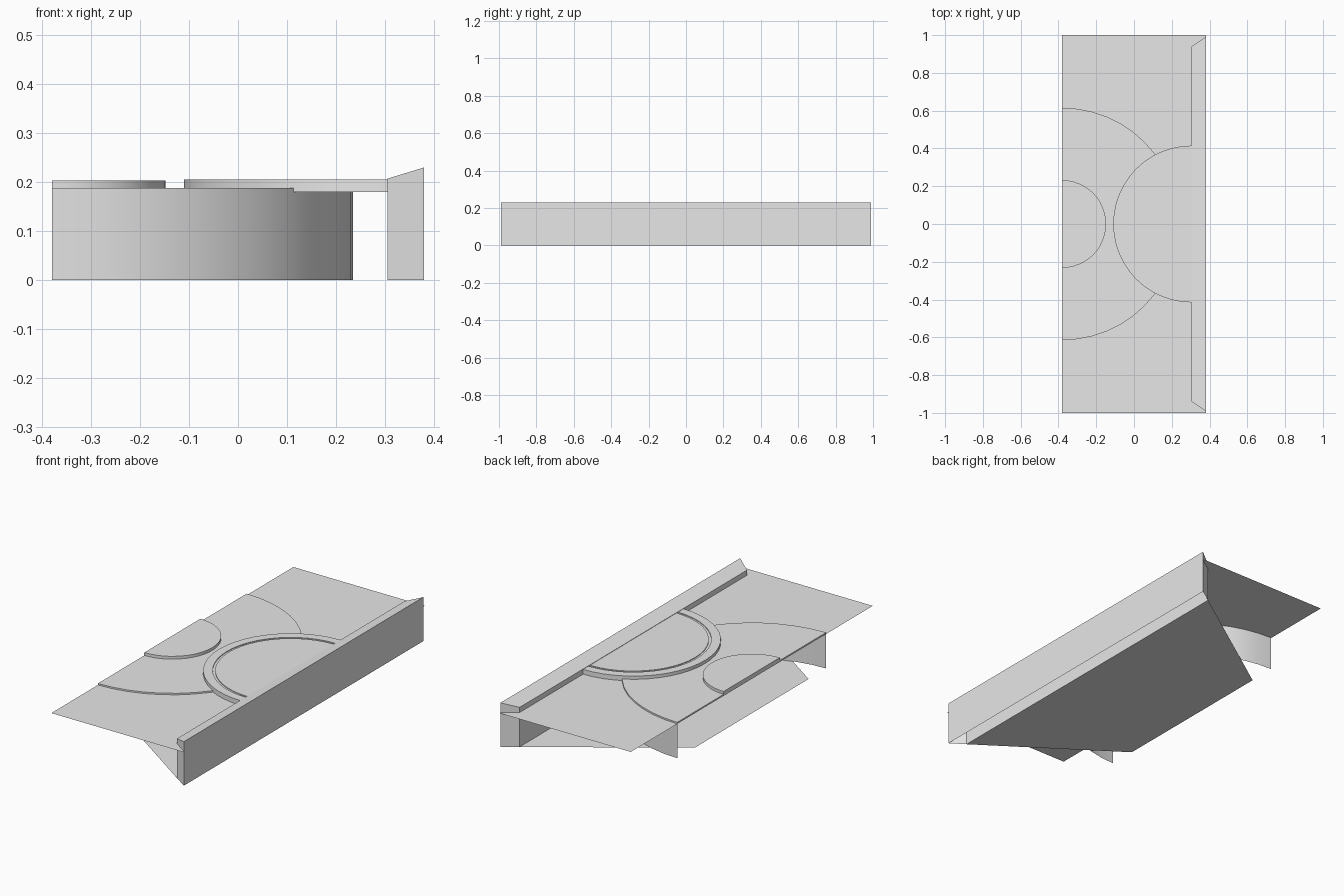
import bpy
import bmesh
from math import pi, sin, cos, radians

cube = bpy.data.objects.get("Cube")
if cube:
    bpy.data.objects.remove(cube, do_unlink=True)

# Single material
grey = bpy.data.materials.new("light_grey")
grey.use_nodes = True
colour = (0.8, 0.8, 0.8, 1)
grey.diffuse_color = colour
grey.node_tree.nodes["Principled BSDF"].inputs["Base Color"].default_value = colour

# Main dimensions
EDGE = 0.38      # half width
INNER = 0.305    # inner face of the border
FLOOR = 0.18     # floor height
STEP = 0.188     # top of the large half disc
SEGMENTS = 24


def finish(name, bm, smooth=False):
    mesh = bpy.data.meshes.new(name)
    bm.to_mesh(mesh)
    bm.free()
    mesh.materials.append(grey)
    obj = bpy.data.objects.new(name, mesh)
    bpy.context.collection.objects.link(obj)
    if smooth:
        bpy.ops.object.select_all(action='DESELECT')
        obj.select_set(True)
        bpy.context.view_layer.objects.active = obj
        bpy.ops.object.shade_smooth_by_angle(angle=radians(30))
    return obj


def sheet(name, outline, z, up=True):
    """Flat polygon facing up or down."""
    bm = bmesh.new()
    face = bm.faces.new([bm.verts.new((x, y, z)) for x, y in outline])
    face.normal_update()
    if (face.normal.z > 0) != up:
        face.normal_flip()
    return finish(name, bm)


def half_turned(name, centre_x, side, profile, close_cut=False):
    """Revolve a (radius, z) profile through a half turn towards side."""
    bm = bmesh.new()
    columns = []
    for i in range(SEGMENTS + 1):
        a = -pi / 2 + pi * i / SEGMENTS
        columns.append([bm.verts.new((centre_x + side * r * cos(a), side * r * sin(a), z))
                        for r, z in profile])
    for a, b in zip(columns, columns[1:]):
        for j in range(len(profile) - 1):
            bm.faces.new((a[j], b[j], b[j + 1], a[j + 1]))
    if close_cut:
        bm.faces.new(columns[-1] + columns[0][::-1])
    bmesh.ops.remove_doubles(bm, verts=bm.verts, dist=0.0001)
    return finish(name, bm, smooth=True)


# Floor, mitred around the ends of the border
sheet("floor", [(-EDGE, -1), (EDGE, -1), (EDGE, -0.99), (INNER, -0.94),
                (INNER, 0.94), (EDGE, 0.99), (EDGE, 1), (-EDGE, 1)], FLOOR)

# Underside, tapering towards the open side
sheet("underside", [(INNER, -0.94), (INNER, 0.94), (-EDGE, 0.47), (-EDGE, -0.47)], 0, up=False)

# Border: sloping top, mitred ends, open below
bm = bmesh.new()
section = [(INNER, 0.94, 0), (INNER, 0.94, 0.207), (EDGE, 0.99, 0.23), (EDGE, 0.99, 0)]
front, back = [[bm.verts.new((x, s * y, z)) for x, y, z in section] for s in (-1, 1)]
for j in range(3):
    bm.faces.new((front[j], back[j], back[j + 1], front[j + 1]))
bm.faces.new(front)
bm.faces.new(back[::-1])
bmesh.ops.recalc_face_normals(bm, faces=bm.faces)
finish("border", bm)

# Curved wall below the floor and the low step above it
half_turned("curved_wall", -EDGE, 1, [(0.615, 0), (0.615, FLOOR)])
half_turned("large_half_disc", -EDGE, 1, [(0.615, FLOOR), (0.615, STEP), (0, STEP)], True)

# Small raised half disc at the open side
half_turned("small_half_disc", -EDGE, 1, [(0.232, STEP), (0.232, 0.203), (0, 0.203)], True)

# Raised half disc against the border, with a fine groove inside its rim
TOP, GROOVE = 0.205, 0.201
half_turned("grooved_half_disc", INNER, -1,
            [(0.415, FLOOR), (0.415, TOP), (0.37, TOP), (0.37, GROOVE),
             (0.358, GROOVE), (0.358, TOP), (0, TOP)])
